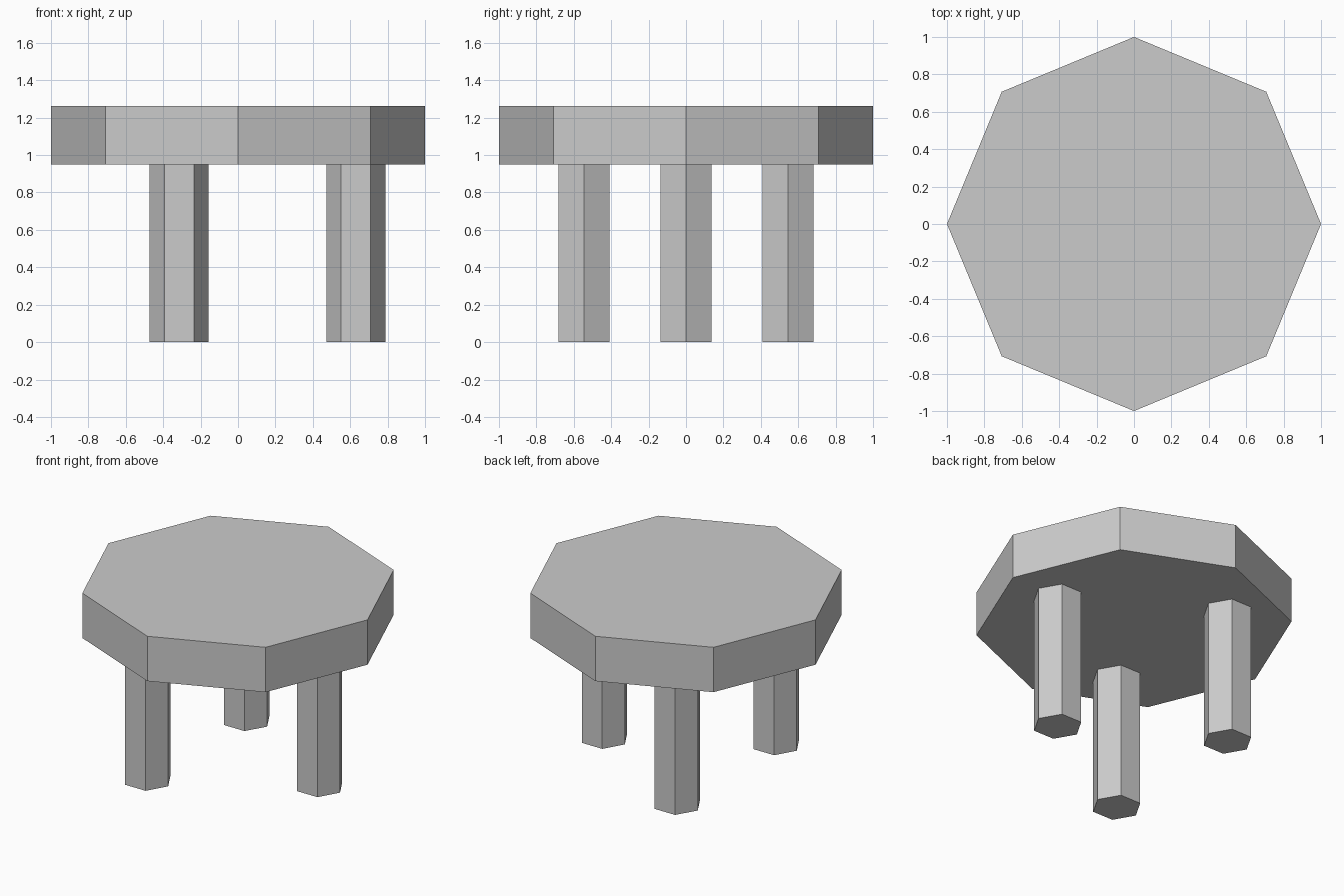
import bpy
from math import cos, sin, pi, radians

if "Cube" in bpy.data.objects:
    bpy.data.objects.remove(bpy.data.objects["Cube"])


def prism(name, sides, radius, x, y, z0, z1):
    """Upright prism with a corner pointing along +x."""
    bpy.ops.mesh.primitive_cylinder_add(
        vertices=sides, radius=radius, depth=z1 - z0,
        location=(x, y, (z0 + z1) / 2), rotation=(0, 0, pi / 2))
    obj = bpy.context.object
    obj.name = name
    bpy.ops.object.transform_apply(location=False, rotation=True, scale=False)
    return obj


SEAT_BOTTOM, SEAT_TOP = 0.95, 1.263

# Octagonal seat
prism("seat", 8, 1.0, 0, 0, SEAT_BOTTOM, SEAT_TOP)

# Three hexagonal legs spaced evenly around the centre
LEG_RING = 0.63
for name, angle in (("right_leg", 0), ("back_left_leg", 120), ("front_left_leg", 240)):
    a = radians(angle)
    prism(name, 6, 0.158, LEG_RING * cos(a), LEG_RING * sin(a), 0, SEAT_BOTTOM)
